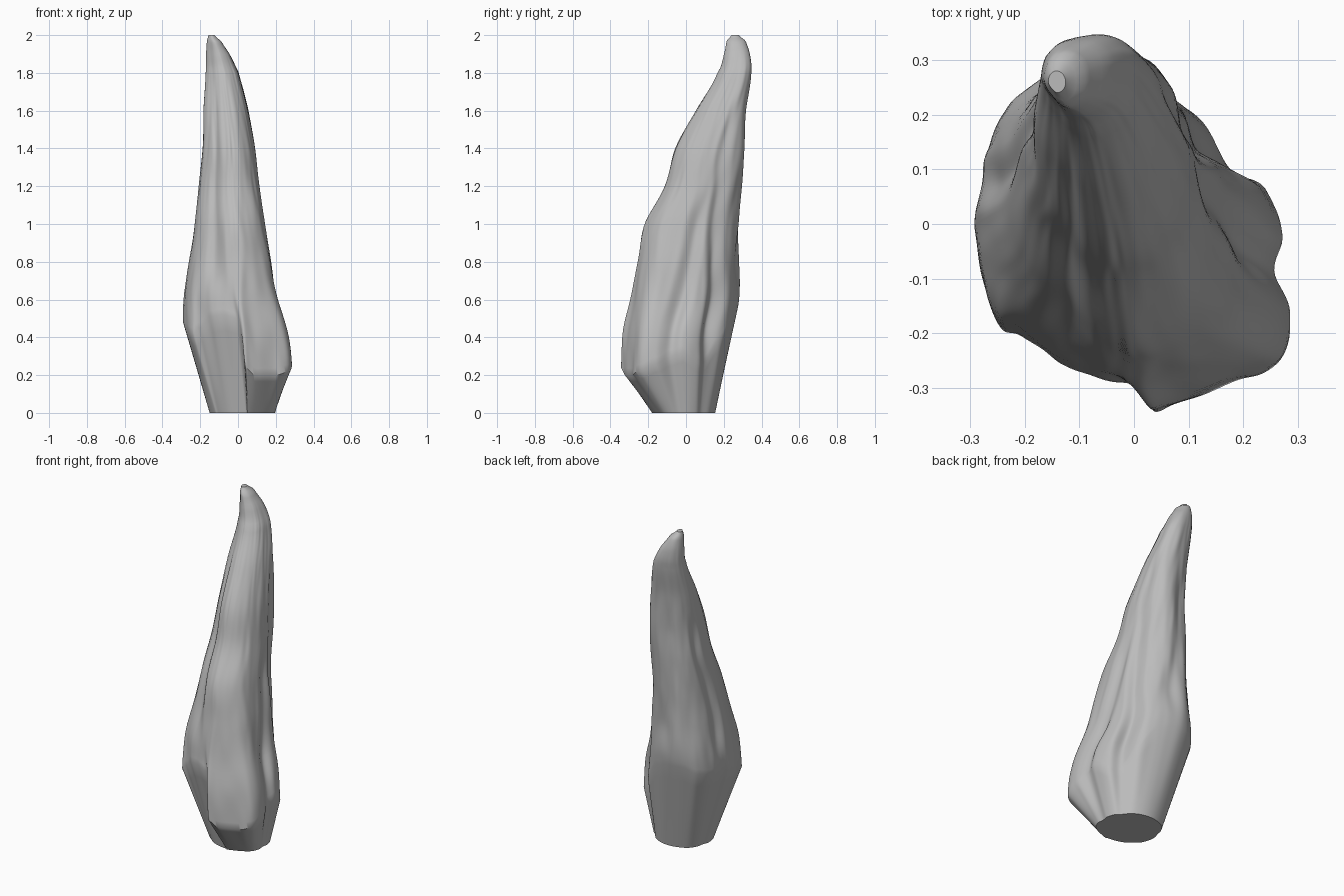
import bpy, math
from mathutils import Vector, noise

default = bpy.data.objects.get("Cube")
if default:
    bpy.data.objects.remove(default, do_unlink=True)

# Stone colour
stone = bpy.data.materials.new("grey stone")
stone.use_nodes = True
grey = (0.5, 0.5, 0.5, 1)
stone.diffuse_color = grey
stone.node_tree.nodes["Principled BSDF"].inputs["Base Color"].default_value = grey

# Widest outline of the spire, with the height of the undercut rim at each point
OUTLINE = [
    (.28, 0, .32), (.265, -.07, .3), (.29, -.15, .26), (.27, -.24, .22),
    (.2, -.285, .2), (.1, -.32, .2), (.045, -.345, .24), (.025, -.32, .5),
    (-.06, -.3, .52), (-.13, -.27, .51), (-.2, -.21, .45), (-.24, -.19, .42),
    (-.28, -.1, .45), (-.29, 0, .48), (-.265, .06, .5), (-.265, .14, .5),
    (-.22, .23, .52), (-.14, .27, .56), (-.03, .285, .56), (.07, .26, .52),
    (.15, .205, .38), (.19, .13, .27), (.25, .09, .26),
]
# Height, then left, right, front and back extents
LEVELS = [
    (.2, -.29, .285, -.345, .25), (.4, -.29, .265, -.335, .25),
    (.6, -.29, .215, -.3, .28), (.8, -.265, .185, -.265, .285),
    (1, -.235, .145, -.225, .29), (1.2, -.21, .11, -.12, .295),
    (1.4, -.19, .085, -.06, .3), (1.6, -.185, .05, .05, .31),
    (1.8, -.172, 0, .165, .34), (1.9, -.17, -.045, .2, .337),
    (1.97, -.165, -.09, .215, .315), (2, -.157, -.125, .24, .28),
]
FOOT = (-.15, .2, -.18, .155)
# Vertical grooves: outline position, depth, half width, low end, high end
GROOVES = [
    (8.8, .09, 1.1, .6, 1.8), (.6, .1, 1.1, .4, 1.2),
    (21.4, .09, 1, .3, 1.7), (14.2, .1, .9, .55, 1.5),
    (18, .07, 1.1, .6, 1.6),
]
STEPS, ROWS, SKIRT = 8, 64, 6
COUNT = len(OUTLINE)


def smooth_step(t):
    t = max(0, min(1, t))
    return t * t * (3 - 2 * t)


def curve(a, b, c, d, t):
    return b + t * (c - a) / 2 + t * t * (a - b * 2.5 + c * 2 - d / 2) \
        + t ** 3 * (b * 3 - c * 3 + d - a) / 2


def outline_at(u):
    """Smooth outline point scaled to a unit box, and rim height."""
    u %= COUNT
    i, t = int(u), u % 1
    p = [Vector(OUTLINE[(i + k) % COUNT]) for k in (-1, 0, 1, 2)]
    q = curve(*p, t)
    rim = p[1].z + (p[2].z - p[1].z) * smooth_step(t)
    return Vector((q.x / .29, (q.y + .03) / .315)), rim


def softened(u):
    """Outline with its rim steps averaged out."""
    return sum((outline_at(u + k)[0] for k in (-1, -.5, 0, .5, 1)), Vector((0, 0))) / 4.9


def extents(z):
    i = 0
    while i < len(LEVELS) - 2 and LEVELS[i + 1][0] < z:
        i += 1
    rows = [LEVELS[max(0, min(len(LEVELS) - 1, i + k))] for k in (-1, 0, 1, 2)]
    t = max(0, min(1, (z - rows[1][0]) / (rows[2][0] - rows[1][0])))
    return [curve(*column, t) for column in zip(*rows)][1:]


def place(unit, box, z):
    left, right, front, back = box
    return Vector(((left + right) / 2 + unit.x * (right - left) / 2,
                   (front + back) / 2 + unit.y * (back - front) / 2, z))


def relief(u, z):
    """Grooves and weathering as a scale on the cross-section."""
    scale = 1
    for centre, depth, width, low, high in GROOVES:
        drift = centre + .4 * math.sin(z * 4 + centre)
        gap = abs((u - drift + COUNT / 2) % COUNT - COUNT / 2) / width
        ends = smooth_step((z - low) * 5) * smooth_step((high - z) * 4)
        scale -= depth * ends * (1 - smooth_step(gap))
    angle = math.tau * u / COUNT
    spot = Vector((math.cos(angle) * 2.2, math.sin(angle) * 2.2, z * 2))
    rough = .04 * noise.noise(spot) + .02 * noise.noise(spot * 2.5)
    return scale + rough * smooth_step((2 - z) * 4)


def skew(unit, z):
    """Fuller back left corner and leaner front right corner higher up."""
    d = (unit.x + unit.y) / math.sqrt(2)
    if d > 0:
        return 1 + .24 * d ** 6 * smooth_step((z - .9) / .6) * smooth_step((2 - z) * 6)
    return 1 - .14 * d ** 6 * smooth_step((z - .6) / .4)


def body_point(u, unit, soft, z):
    # The section loses its steps, then grows rounder towards the tip
    unit = unit.lerp(soft, smooth_step((z - .4) / .35))
    circle = unit.normalized()
    unit = unit.lerp(circle, smooth_step((z - .5) / 1.2) * .8)
    return place(unit * relief(u, z) * skew(circle, z), extents(z), z)


# Columns run from the foot, out to the rim, then up to the tip
columns = []
for n in range(COUNT * STEPS):
    u = n / STEPS
    unit, rim = outline_at(u)
    soft = softened(u)
    edge = body_point(u, unit, soft, rim)
    foot = place(unit.lerp(unit.normalized(), .5), FOOT, 0)
    column = [foot.lerp(edge, k / SKIRT) for k in range(SKIRT)]
    for k in range(ROWS + 1):
        t = k / ROWS
        z = rim + (2 - rim) * (1 - (1 - t) ** 1.3)
        column.append(body_point(u, unit, soft, z))
    columns.append(column)

height = len(columns[0])
total = len(columns)
verts = [p for column in columns for p in column]
faces = []
for n in range(total):
    a, b = n * height, (n + 1) % total * height
    faces += [(a + k, a + k + 1, b + k + 1, b + k) for k in range(height - 1)]
faces.append([n * height for n in range(total)])
faces.append([n * height + height - 1 for n in reversed(range(total))])

mesh = bpy.data.meshes.new("rock_spire")
mesh.from_pydata(verts, [], faces)
mesh.materials.append(stone)
spire = bpy.data.objects.new("rock_spire", mesh)
bpy.context.collection.objects.link(spire)

# Smooth stone with a crisp rim and foot
bpy.context.view_layer.objects.active = spire
spire.select_set(True)
bpy.ops.object.shade_smooth_by_angle(angle=math.radians(40))
